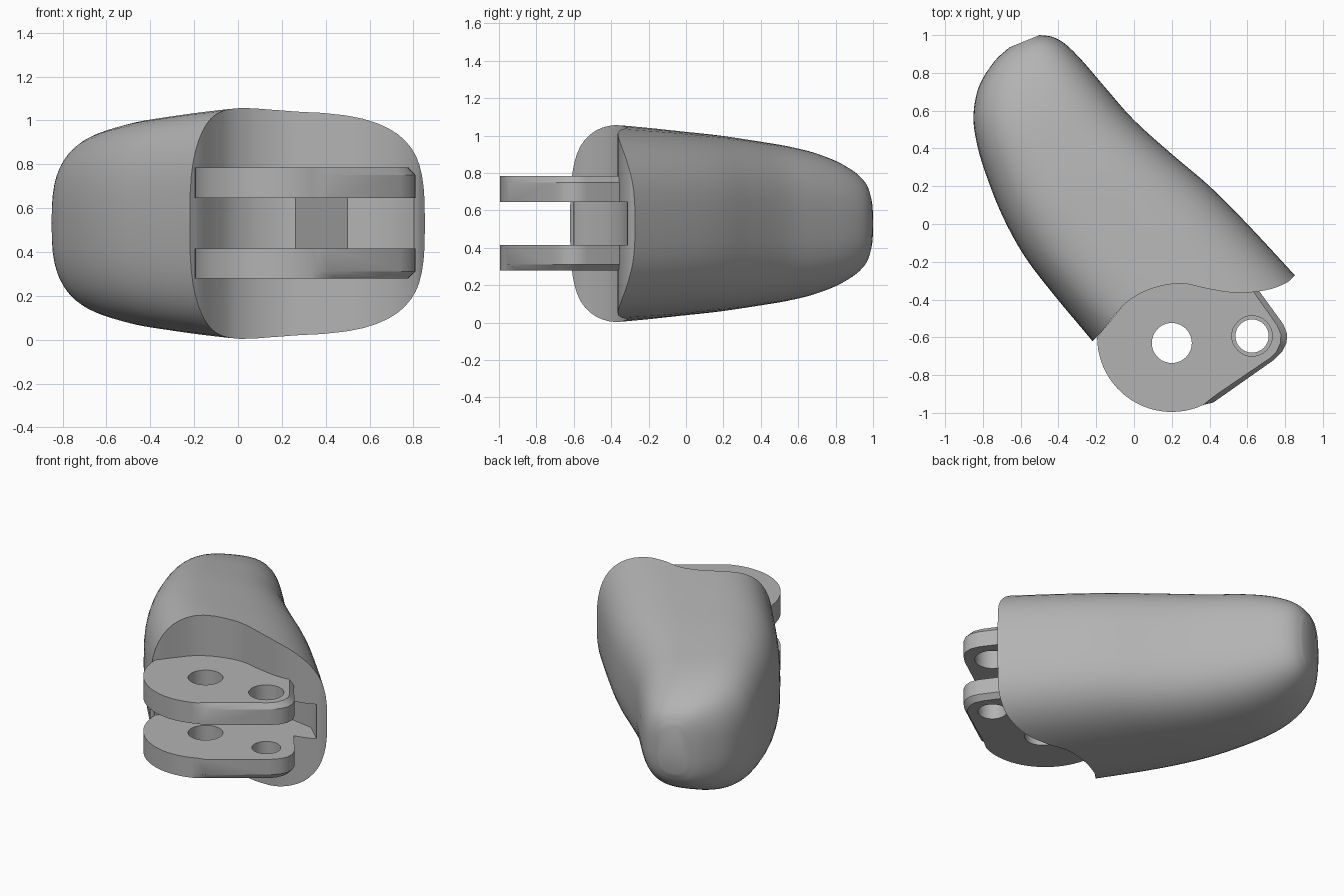
import bpy, bmesh, math
from mathutils import Vector

default = bpy.data.objects.get("Cube")
if default:
    bpy.data.objects.remove(default, do_unlink=True)

MID = 0.53          # height of the symmetry plane
GREY = (0.45, 0.45, 0.45, 1)
mat = bpy.data.materials.new("plain grey")
mat.use_nodes = True
mat.diffuse_color = GREY
mat.node_tree.nodes["Principled BSDF"].inputs["Base Color"].default_value = GREY


def make_object(name, bm):
    bmesh.ops.recalc_face_normals(bm, faces=bm.faces)
    mesh = bpy.data.meshes.new(name)
    bm.to_mesh(mesh)
    bm.free()
    mesh.materials.append(mat)
    obj = bpy.data.objects.new(name, mesh)
    bpy.context.scene.collection.objects.link(obj)
    return obj


def loft(name, rings):
    """Skin a list of closed rings and cap both ends."""
    bm = bmesh.new()
    loops = [[bm.verts.new(p) for p in ring] for ring in rings]
    n = len(loops[0])
    for a, b in zip(loops, loops[1:]):
        for i in range(n):
            j = (i + 1) % n
            bm.faces.new((a[i], a[j], b[j], b[i]))
    bm.faces.new(loops[0])
    bm.faces.new(loops[-1])
    return make_object(name, bm)


def prism(name, outline, z0, z1):
    return loft(name, [[(x, y, z) for x, y in outline] for z in (z0, z1)])


def disc(cx, cy, r, n=48):
    return [(cx + r * math.cos(math.tau * i / n), cy + r * math.sin(math.tau * i / n))
            for i in range(n)]


def smooth_path(points, steps):
    """Catmull-Rom interpolation of tuples of any length."""
    pts = [Vector(p) for p in points]
    pts = [2 * pts[0] - pts[1]] + pts + [2 * pts[-1] - pts[-2]]
    out = []
    for p0, p1, p2, p3 in zip(pts, pts[1:], pts[2:], pts[3:]):
        for s in range(steps):
            t = s / steps
            out.append(0.5 * (2 * p1 + (p2 - p0) * t + (2 * p0 - 5 * p1 + 4 * p2 - p3) * t ** 2
                              + (3 * p1 - p0 - 3 * p2 + p3) * t ** 3))
    return out + [pts[-2]]


def cut(obj, cutter):
    mod = obj.modifiers.new("cut", "BOOLEAN")
    mod.operation = "DIFFERENCE"
    mod.solver = "EXACT"
    mod.object = cutter
    bpy.context.view_layer.objects.active = obj
    bpy.ops.object.modifier_apply(modifier=mod.name)
    bpy.data.objects.remove(cutter, do_unlink=True)


def shade(obj, angle):
    bpy.ops.object.select_all(action="DESELECT")
    obj.select_set(True)
    bpy.context.view_layer.objects.active = obj
    bpy.ops.object.shade_smooth_by_angle(angle=math.radians(angle))


# Rounded body: left edge, right edge and half height of each section
left = [(-.08, -.8), (-.22, -.62), (-.42, -.38), (-.58, -.17), (-.7, .05), (-.79, .28),
        (-.835, .44), (-.85, .58), (-.82, .73), (-.74, .86), (-.66, .935)]
right = [(1.05, -.49), (.85, -.27), (.6, 0), (.4, .2), (.2, .37), (0, .55),
         (-.15, .72), (-.27, .86), (-.36, .95), (-.43, .99), (-.5, 1)]
half = [.54, .525, .505, .485, .465, .435, .405, .36, .3, .235, .16]
lefts, rights = smooth_path(left, 4), smooth_path(right, 4)
halves = smooth_path([(h, 0) for h in half], 4)
rings = []
for k, (a, b, h) in enumerate(zip(lefts, rights, halves)):
    t = k / (len(lefts) - 1)
    power = 2 / (3 - 0.3 * t)
    skew = 0.13 * (1 - t)
    ring = []
    for i in range(56):
        c, s = math.cos(math.tau * i / 56), math.sin(math.tau * i / 56)
        u = math.copysign(abs(c) ** power, c)
        v = math.copysign(abs(s) ** power, s) * (1 - skew * u)
        p = (a + b) / 2 + (b - a) / 2 * u
        ring.append((p.x, p.y, MID + v * h[0]))
    rings.append(ring)
body = loft("body", rings)

# Wavy front face of the body
wave = smooth_path([(-.27, -.66), (-.22, -.62), (-.17, -.57), (-.1, -.48), (-.02, -.4), (.1, -.34),
                    (.25, -.315), (.4, -.345), (.55, -.365), (.7, -.35), (.8, -.315),
                    (.85, -.275), (.92, -.2)], 4)
cut(body, prism("front_cutter", [tuple(p) for p in wave] + [(1.6, -.2), (1.6, -1.6), (-.27, -1.6)],
                -.5, 1.5))

# Slot between the two lugs
slot = [(-.2, -.6), (.5, -.17), (.68, -.2), (.81, -.32), (.81, -.8), (-.2, -.8)]
cut(body, prism("slot_cutter", slot, .415, .645))
shade(body, 35)

# Hinge lugs: round at the pivot, tapering to a chamfered tip
arc = [(.2 + .395 * math.cos(a), -.6 + .395 * math.sin(a))
       for a in (math.radians(180 + 115 * i / 24) for i in range(25))]
tip = [(.42, -.945), (.74, -.72), (.785, -.675), (.808, -.63), (.81, -.58), (.79, -.53), (.55, -.2)]
tip_inset = [(.44, -.9), (.72, -.71), (.755, -.675), (.775, -.63), (.778, -.585), (.757, -.535), (.52, -.2)]
inner = [(.3, -.22), (0, -.36)]
for name, inside, outside, chamfer, tip_hole in (("upper_lug", .645, .785, .75, .107),
                                                 ("lower_lug", .415, .28, .312, .088)):
    levels = [(inside, tip), (chamfer, tip), (outside, tip_inset)]
    lug = loft(name, [[(x, y, outside if z == outside else z) for x, y in arc + end + inner]
                      for z, end in levels])
    cut(lug, prism("pivot_cutter", disc(.2, -.63, .106), 0, 1))
    cut(lug, prism("pin_cutter", disc(.625, -.593, tip_hole), 0, 1))
    shade(lug, 30)
